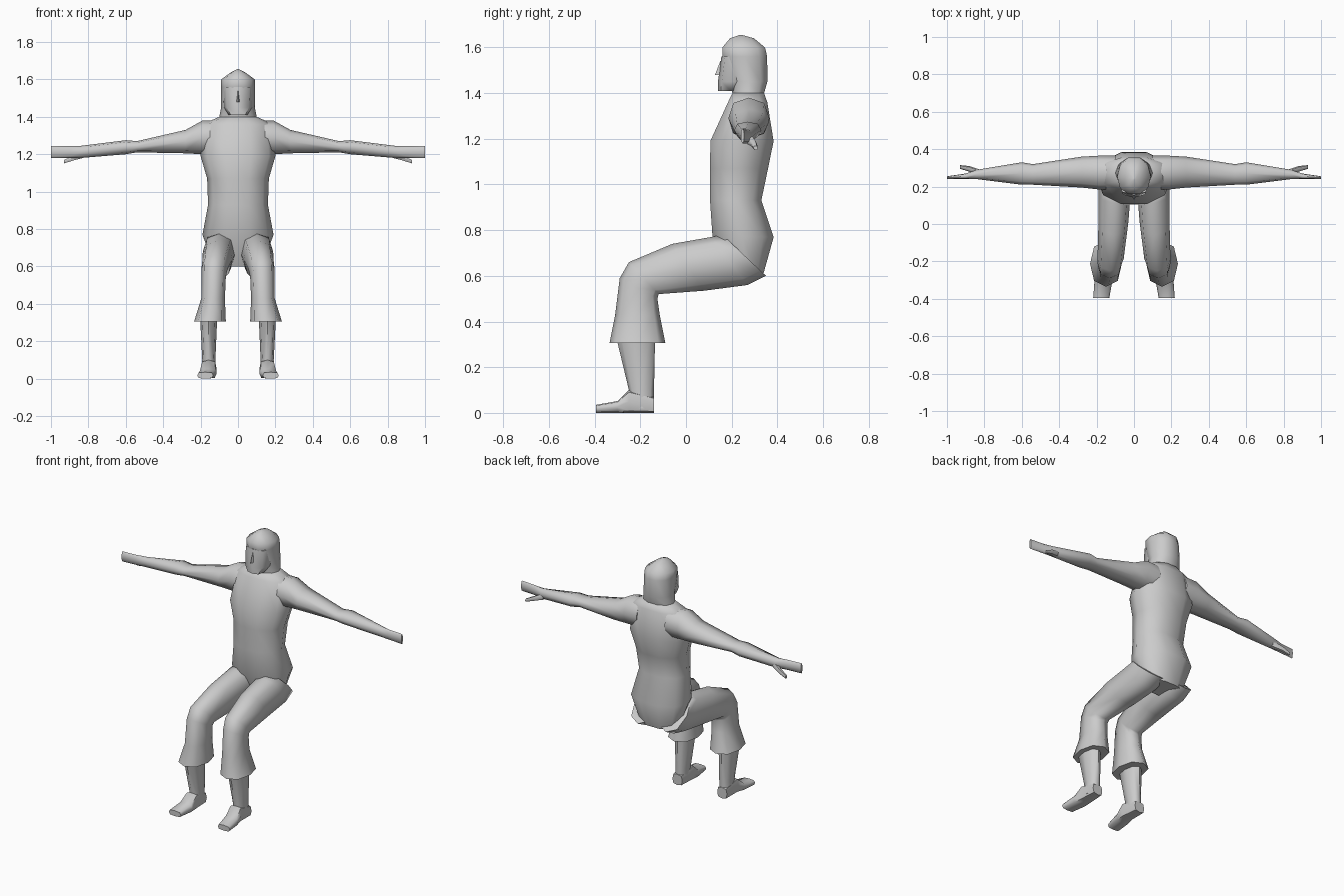
import bpy, bmesh, math
from mathutils import Vector

default_cube = bpy.data.objects.get("Cube")
if default_cube:
    bpy.data.objects.remove(default_cube)

# One plain colour for the whole figure
shade = (0.6, 0.6, 0.6, 1)
grey = bpy.data.materials.new("plain grey")
grey.use_nodes = True
grey.diffuse_color = shade
grey.node_tree.nodes["Principled BSDF"].inputs["Base Color"].default_value = shade


def signed_power(value, exponent):
    return math.copysign(abs(value) ** exponent, value)


def loft(name, *rings, sides=8, power=0.85, mirror=False):
    """Skin a closed tube through rings given as (centre, half axis, half axis)."""
    bm = bmesh.new()
    loops = []
    for centre, side_axis, other_axis in rings:
        loop = []
        for step in range(sides):
            angle = math.tau * step / sides
            along_side = side_axis * signed_power(math.cos(angle), power)
            along_other = other_axis * signed_power(math.sin(angle), power)
            loop.append(bm.verts.new(centre + along_side + along_other))
        loops.append(loop)
    for lower, upper in zip(loops, loops[1:]):
        for i in range(sides):
            bm.faces.new((lower[i - 1], lower[i], upper[i], upper[i - 1]))
    bm.faces.new(loops[0])
    bm.faces.new(loops[-1])
    bmesh.ops.recalc_face_normals(bm, faces=bm.faces)
    mesh = bpy.data.meshes.new(name)
    bm.to_mesh(mesh)
    bm.free()
    mesh.materials.append(grey)
    part = bpy.data.objects.new(name, mesh)
    bpy.context.collection.objects.link(part)
    bpy.ops.object.select_all(action='DESELECT')
    part.select_set(True)
    bpy.context.view_layer.objects.active = part
    bpy.ops.object.shade_smooth_by_angle(angle=math.radians(60))
    if mirror:
        modifier = part.modifiers.new("Mirror", 'MIRROR')
        modifier.use_mirror_merge = False


def slanted(front, back, half, x=0):
    """Ring spanning two (y, z) points of the side outline."""
    front_point, back_point = Vector((x, *front)), Vector((x, *back))
    middle = (front_point + back_point) / 2
    return middle, Vector((half, 0, 0)), front_point - middle


def level(z, half, front, back, x=0):
    """Horizontal ring."""
    return slanted((front, z), (back, z), half, x)


def upright(y, top, half, x):
    """Ring of the foot, standing on the ground."""
    return slanted((y, top), (y, 0), half, x)


def across(x, front, back, bottom, top):
    """Ring of the arm, facing sideways."""
    middle = Vector((x, (front + back) / 2, (bottom + top) / 2))
    return middle, Vector((0, (back - front) / 2, 0)), Vector((0, 0, (top - bottom) / 2))


# Torso from seat to neck
seat = level(0.6, 0.13, 0.18, 0.34)
hips = level(0.77, 0.19, 0.11, 0.39)
waist = level(0.93, 0.16, 0.1, 0.335)
ribs = level(1.07, 0.165, 0.1, 0.365)
chest = level(1.19, 0.2, 0.1, 0.39)
shoulders = level(1.36, 0.19, 0.18, 0.36)
neck = level(1.4, 0.1, 0.2, 0.345)
loft("torso", seat, hips, waist, ribs, chest, shoulders, neck, sides=10, power=0.9)

# Head with close-fitting hair, and the face under its rim
rim = level(1.56, 0.09, 0.155, 0.36)
brow = level(1.6, 0.09, 0.155, 0.35)
crown = level(1.64, 0.035, 0.19, 0.3)
peak = level(1.655, 0.005, 0.235, 0.245)
loft("hair", neck, level(1.45, 0.09, 0.19, 0.36), rim, brow, crown, peak, sides=10, power=0.9)

chin = level(1.41, 0.05, 0.14, 0.25)
cheeks = level(1.45, 0.075, 0.14, 0.3)
forehead = level(1.56, 0.08, 0.155, 0.3)
loft("face", chin, cheeks, forehead, power=0.7)
loft("nose", level(1.48, 0.016, 0.127, 0.2), level(1.54, 0.01, 0.15, 0.2), sides=4)

# Outstretched arm with flat hand and lowered thumb
arm_root, arm_top = (across(x, 0.185, 0.365, 1.2, 1.38) for x in (0.1, 0.19))
upper_arm = across(0.28, 0.195, 0.36, 1.205, 1.33)
above_elbow = across(0.54, 0.21, 0.32, 1.21, 1.27)
elbow = across(0.6, 0.21, 0.33, 1.2, 1.275)
wrist = across(0.84, 0.24, 0.29, 1.18, 1.245)
knuckles = across(0.9, 0.24, 0.27, 1.18, 1.245)
fingertips = across(1, 0.24, 0.255, 1.18, 1.245)
loft("arm", arm_root, arm_top, upper_arm, above_elbow, elbow, wrist, knuckles, fingertips,
     mirror=True)
thumb_base = across(0.82, 0.25, 0.29, 1.18, 1.225)
thumb_joint = across(0.88, 0.28, 0.31, 1.165, 1.195)
thumb_tip = across(0.93, 0.295, 0.315, 1.15, 1.17)
loft("thumb", thumb_base, thumb_joint, thumb_tip, sides=6, mirror=True)

# Bent trouser leg ending in a flared cuff
buttock = slanted((0.16, 0.78), (0.35, 0.6), half=0.085, x=0.1)
lap = slanted((0.11, 0.77), (0.27, 0.56), half=0.087, x=0.103)
thigh = slanted((-0.06, 0.74), (0.08, 0.535), half=0.08, x=0.11)
knee = slanted((-0.25, 0.66), (-0.12, 0.52), half=0.07, x=0.125)
kneecap = slanted((-0.29, 0.59), (-0.125, 0.5), half=0.065, x=0.13)
calf = level(0.43, 0.063, -0.31, -0.115, x=0.133)
cuff = level(0.305, 0.085, -0.335, -0.09, x=0.15)
loft("trouser_leg", buttock, lap, thigh, knee, kneecap, calf, cuff, mirror=True)

# Shin and foot
shin_top = level(0.35, 0.047, -0.31, -0.135, x=0.157)
ankle = level(0.1, 0.035, -0.25, -0.14, x=0.156)
sole = level(0.02, 0.035, -0.25, -0.14, x=0.16)
loft("shin", shin_top, ankle, sole, mirror=True)
heel = upright(-0.14, 0.07, half=0.035, x=0.16)
instep = upright(-0.25, 0.1, half=0.043, x=0.157)
ball = upright(-0.3, 0.052, half=0.048, x=0.163)
toes = upright(-0.395, 0.035, half=0.043, x=0.175)
loft("foot", heel, instep, ball, toes, power=0.6, mirror=True)
